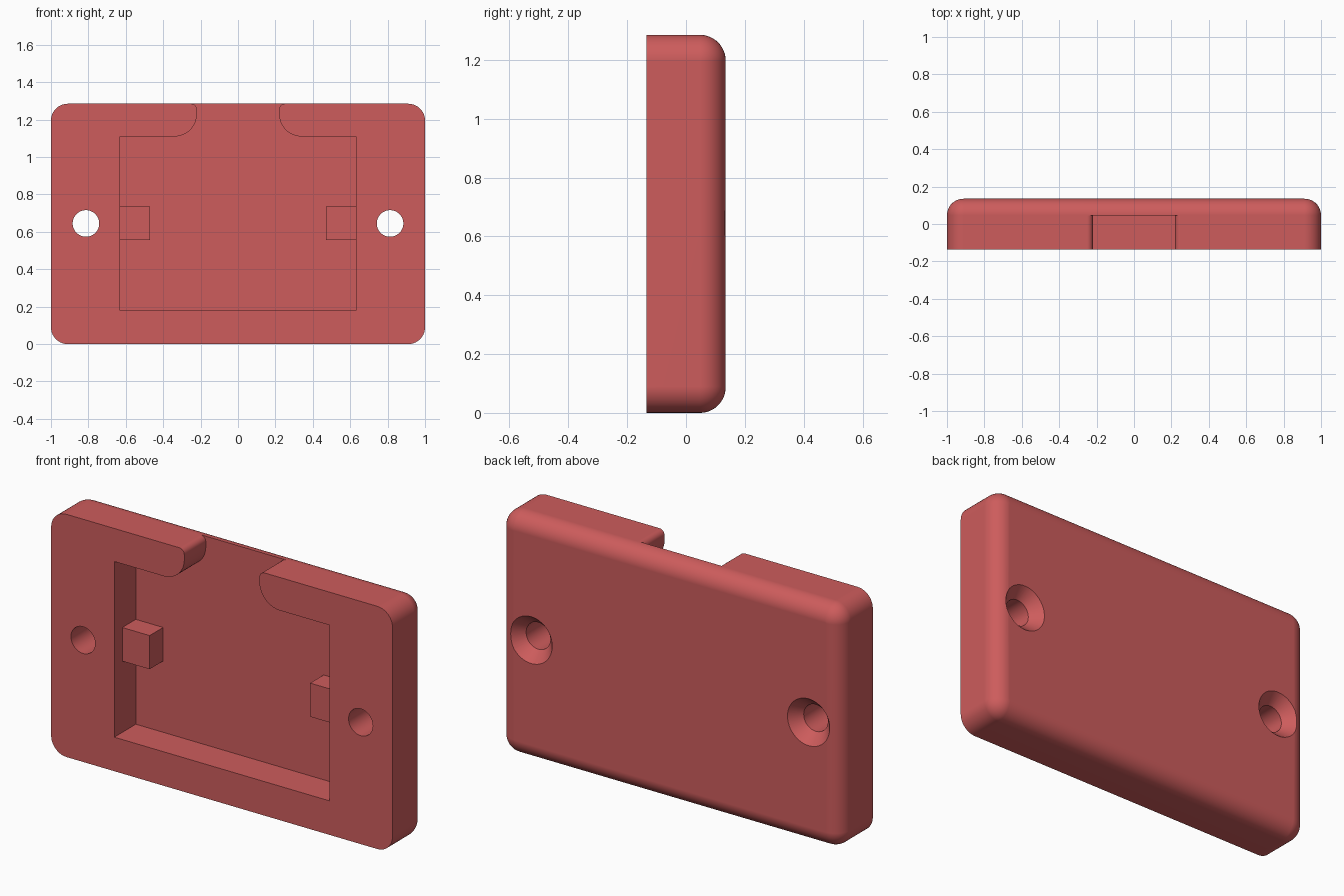
import bpy, bmesh
from math import sin, cos, pi, radians

if "Cube" in bpy.data.objects:
    bpy.data.objects.remove(bpy.data.objects["Cube"])

H, Y0, Y1 = 1.285, -0.135, 0.135    # height, front and back planes
R = 0.088                           # corner and back fillet radius
FLOOR = 0.045                       # pocket floor


def arc(cx, cz, r, a0, a1, n=10):
    return [(cx + r * cos(radians(a0 + (a1 - a0) * i / n)),
             cz + r * sin(radians(a0 + (a1 - a0) * i / n))) for i in range(n + 1)]


def loft(name, rings):
    """Skin a list of (y, [(x, z), ...]) rings and cap both ends."""
    bm = bmesh.new()
    loops = [[bm.verts.new((x, y, z)) for x, z in pts] for y, pts in rings]
    n = len(loops[0])
    for a, b in zip(loops, loops[1:]):
        for i in range(n):
            j = (i + 1) % n
            bm.faces.new((a[i], a[j], b[j], b[i]))
    bm.faces.new(loops[0][::-1])
    bm.faces.new(loops[-1])
    bmesh.ops.recalc_face_normals(bm, faces=bm.faces[:])
    me = bpy.data.meshes.new(name)
    bm.to_mesh(me)
    bm.free()
    ob = bpy.data.objects.new(name, me)
    bpy.context.collection.objects.link(ob)
    return ob


def combine(target, other, operation):
    bpy.context.view_layer.objects.active = target
    m = target.modifiers.new("bool", 'BOOLEAN')
    m.operation, m.object, m.solver = operation, other, 'EXACT'
    bpy.ops.object.modifier_apply(modifier=m.name)
    bpy.data.objects.remove(other, do_unlink=True)


def rounded_rect(inset):
    r = R + 0.002 - inset
    x, lo, hi = 1 - inset - r, inset + r, H - inset - r
    return (arc(x, lo, r, -90, 0) + arc(x, hi, r, 0, 90)
            + arc(-x, hi, r, 90, 180) + arc(-x, lo, r, 180, 270))


# Plate with rounded corners and a filleted back edge
rings = [(Y0, rounded_rect(0))]
for i in range(13):
    t = pi / 2 * i / 12
    rings.append((Y1 - R + R * sin(t), rounded_rect(R * (1 - cos(t)))))
body = loft("cover_plate", rings)

# Pocket with the curved cable opening through the top edge
half = [(0.63, 0.18), (0.63, 1.11)]
half += arc(0.34, 1.23, 0.12, 270, 180, 16)
half += arc(0.25, 1.255, 0.03, 180, 90, 6) + [(0.25, 1.4)]
outline = half + [(-x, z) for x, z in reversed(half)]
combine(body, loft("pocket_cutter", [(-0.3, outline), (FLOOR, outline)]), 'DIFFERENCE')

for s in (-1, 1):
    # Countersunk screw hole
    hole = [(y, arc(s * 0.813, 0.645, r, 0, 352.5, 47))
            for y, r in ((-0.3, 0.071), (0.075, 0.071), (0.135, 0.124), (0.145, 0.133))]
    combine(body, loft("screw_hole_cutter", hole), 'DIFFERENCE')
    # Block on the pocket side wall
    block = [(s * x, z) for x, z in ((0.47, 0.557), (0.66, 0.557), (0.66, 0.735), (0.47, 0.735))]
    combine(body, loft("side_block", [(-0.068, block), (FLOOR + 0.03, block)]), 'UNION')

# Smooth shading and colour
body.select_set(True)
bpy.context.view_layer.objects.active = body
bpy.ops.object.shade_smooth_by_angle(angle=radians(30))
wn = body.modifiers.new("weighted_normals", 'WEIGHTED_NORMAL')
wn.keep_sharp = True
mat = bpy.data.materials.new("red_plastic")
mat.diffuse_color = (0.61, 0.107, 0.107, 1)
mat.use_nodes = True
mat.node_tree.nodes["Principled BSDF"].inputs["Base Color"].default_value = mat.diffuse_color
body.data.materials.clear()
body.data.materials.append(mat)
